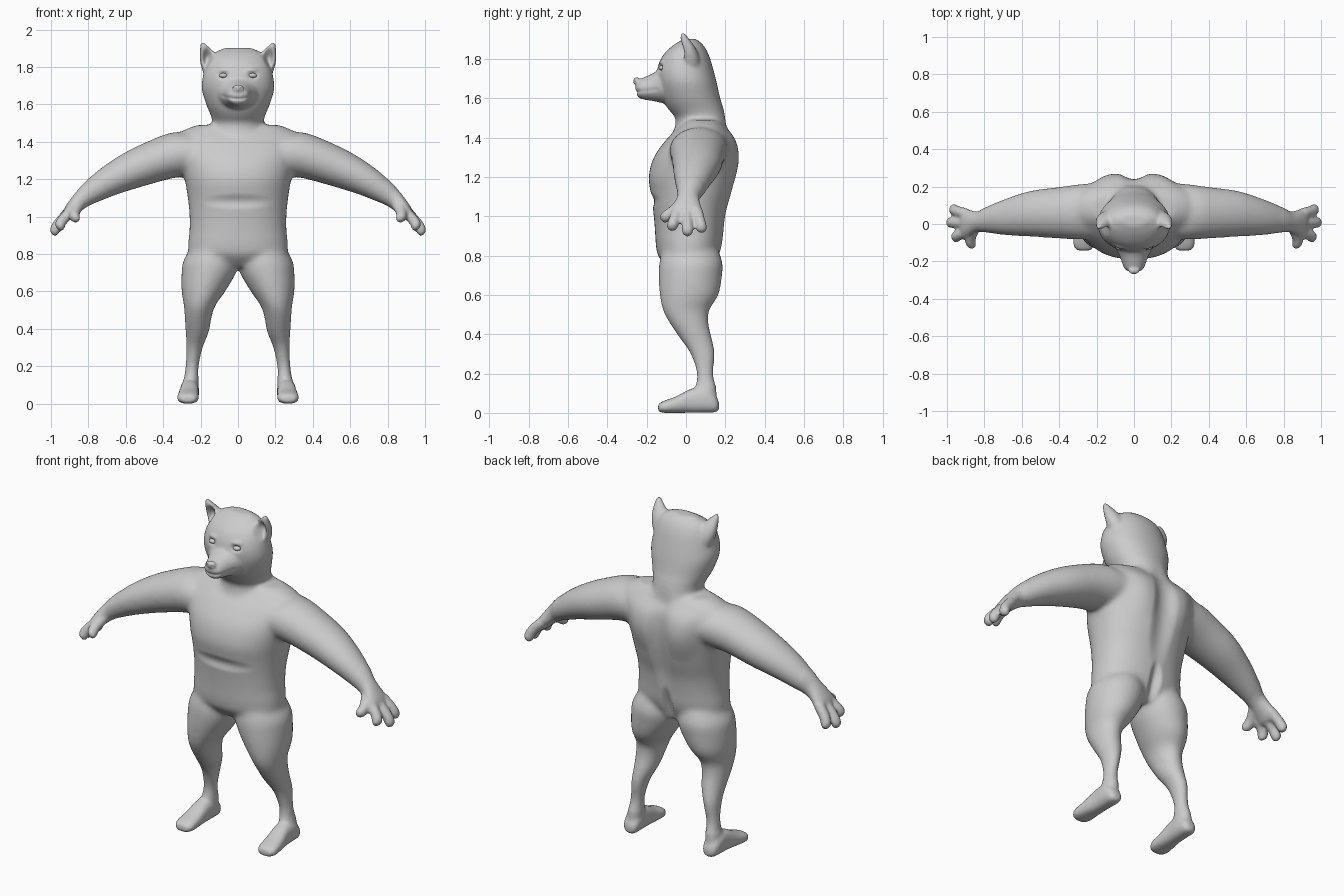
import bpy, bmesh, math
from mathutils import Vector, Matrix

X, Y, Z = Vector((1, 0, 0)), Vector((0, 1, 0)), Vector((0, 0, 1))
ARM_V = Vector((0.45, 0, 0.89))


def catmull(rows, steps=4):
    out = []
    for i in range(len(rows) - 1):
        p = [rows[max(0, min(len(rows) - 1, i + k))] for k in (-1, 0, 1, 2)]
        for s in range(steps):
            t = s / steps
            out.append([0.5 * (2 * b + (c - a) * t + (2 * a - 5 * b + 4 * c - d) * t * t
                               + (3 * b - a - 3 * c + d) * t ** 3) for a, b, c, d in zip(*p)])
    return out + [list(rows[-1])]


def loft(bm, rows, u, v, power=2.0, sides=32):
    """Closed tube through rows of (x, y, z, radius_u, radius_v)."""
    rings = []
    for x, y, z, ru, rv in catmull(rows):
        ring = []
        for k in range(sides):
            a = 2 * math.pi * k / sides
            c, s = math.cos(a), math.sin(a)
            c = math.copysign(abs(c) ** (2 / power), c)
            s = math.copysign(abs(s) ** (2 / power), s)
            ring.append(bm.verts.new(Vector((x, y, z)) + u * c * max(ru, .002) + v * s * max(rv, .002)))
        rings.append(ring)
    for a, b in zip(rings, rings[1:]):
        for k in range(sides):
            n = (k + 1) % sides
            bm.faces.new((a[k], a[n], b[n], b[k]))
    bm.faces.new(rings[0])
    bm.faces.new(rings[-1])


def ball(bm, loc, rad):
    m = Matrix.Translation(loc) @ Matrix.Diagonal((*rad, 1))
    bmesh.ops.create_uvsphere(bm, u_segments=24, v_segments=16, radius=1, matrix=m)


def dent(bm, center, radii, push):
    """Push the facing surface inside an ellipsoid along a vector."""
    c, p = Vector(center), Vector(push)
    for v in bm.verts:
        d = v.co - c
        q = sum((d[i] / radii[i]) ** 2 for i in range(3))
        if q < 1 and abs(v.normal.dot(p)) > 0.15 * p.length and d.y * c.y > -0.25:
            v.co += p * (1 - q) ** 2


def smooth(bm, test, times):
    verts = [v for v in bm.verts if test(v.co)]
    for _ in range(times):
        bmesh.ops.smooth_vert(bm, verts=verts, factor=0.5,
                              use_axis_x=True, use_axis_y=True, use_axis_z=True)


def to_object(bm, name):
    me = bpy.data.meshes.new(name)
    bm.to_mesh(me)
    bm.free()
    ob = bpy.data.objects.new(name, me)
    bpy.context.collection.objects.link(ob)
    return ob


bm = bmesh.new()
# leg
loft(bm, [(.13, .02, .86, .10, .13), (.145, .025, .77, .145, .16), (.156, .022, .70, .146, .162),
          (.185, .016, .60, .117, .150), (.206, 0, .52, .083, .118), (.214, .018, .45, .071, .098),
          (.218, .05, .38, .062, .083), (.233, .085, .30, .045, .063), (.245, .097, .20, .036, .043),
          (.25, .10, .14, .040, .052), (.257, .10, .07, .045, .058)], X, Y)
# foot
loft(bm, [(.255, .168, .035, .02, .02), (.257, .15, .045, .042, .042), (.258, .10, .065, .05, .064),
          (.26, .03, .062, .05, .062), (.265, -.05, .042, .056, .042), (.268, -.11, .031, .057, .031),
          (.268, -.142, .026, .038, .02)], X, Z, 2.4)
# arm and palm
loft(bm, [(.20, .07, 1.34, .15, .12), (.29, .065, 1.335, .148, .13), (.40, .06, 1.31, .138, .118),
          (.55, .055, 1.255, .123, .104), (.68, .038, 1.195, .099, .085), (.78, .024, 1.135, .072, .066),
          (.835, .012, 1.095, .056, .052), (.88, .004, 1.05, .072, .043), (.91, .004, 1.015, .080, .036),
          (.925, .004, .995, .05, .02)], Y, ARM_V)
# fingers and thumb: base, tip
for a, b in [((.90, .055, 1.03), (.968, .082, .928)), ((.905, .005, 1.02), (.985, .008, .912)),
             ((.90, -.045, 1.02), (.955, -.075, .938)), ((.855, -.03, 1.055), (.868, -.118, .985))]:
    a, b = Vector(a), Vector(b)
    d = (b - a).normalized()
    u = d.cross(X).normalized()
    rows = [(*(a.lerp(b, t) + X * .012 * math.sin(t * 3)), r, r)
            for t, r in ((0, .030), (.5, .029), (.85, .029), (1.02, .022), (1.1, .008))]
    loft(bm, rows, u, d.cross(u), sides=16)
# ear
loft(bm, [(.125, .025, 1.74, .05, .05), (.142, .022, 1.80, .055, .048), (.156, .012, 1.85, .05, .04),
          (.174, -.004, 1.895, .031, .026), (.19, -.018, 1.932, .009, .010)], X, Y)

# mirror the side parts
new = bmesh.ops.duplicate(bm, geom=bm.verts[:] + bm.edges[:] + bm.faces[:])["geom"]
bmesh.ops.scale(bm, vec=(-1, 1, 1), verts=[g for g in new if isinstance(g, bmesh.types.BMVert)])

# torso
loft(bm, [(0, .02, .73, .12, .10), (0, .012, .79, .25, .150), (0, .015, .85, .266, .168),
          (0, .017, .93, .259, .175), (0, .02, 1.02, .26, .186), (0, .028, 1.11, .27, .206),
          (0, .033, 1.20, .285, .223), (0, .05, 1.30, .31, .214), (0, .075, 1.39, .335, .175),
          (0, .085, 1.45, .31, .125), (0, .085, 1.49, .22, .09)], X, Y, 2.25, 48)
# neck and skull
loft(bm, [(0, .075, 1.40, .18, .15), (0, .077, 1.49, .138, .128), (0, .05, 1.545, .148, .142),
          (0, .026, 1.60, .170, .148), (0, .006, 1.68, .193, .150), (0, -.004, 1.75, .188, .142),
          (0, .0, 1.82, .168, .116), (0, .012, 1.87, .135, .076), (0, .02, 1.902, .07, .03)], X, Y, 2.1, 40)
# muzzle and nose
loft(bm, [(0, -.06, 1.665, .13, .105), (0, -.12, 1.665, .105, .09), (0, -.17, 1.656, .078, .070),
          (0, -.21, 1.650, .064, .058), (0, -.24, 1.648, .050, .045), (0, -.256, 1.65, .022, .02)], X, Z)
ball(bm, (0, -.25, 1.687), (.031, .02, .019))
bmesh.ops.recalc_face_normals(bm, faces=bm.faces[:])

# fuse everything into one skin
raw = to_object(bm, "raw_parts")
mod = raw.modifiers.new("fuse", 'REMESH')
mod.mode = 'VOXEL'
mod.voxel_size = 0.008
dg = bpy.context.evaluated_depsgraph_get()
bm = bmesh.new()
bm.from_mesh(raw.evaluated_get(dg).to_mesh())
bpy.data.objects.remove(raw)
smooth(bm, lambda c: .14 < c.z < 1.56 and abs(c.x) < .8, 18)
smooth(bm, lambda c: c.y > -.23, 4)
bm.normal_update()

# spine groove, chest fold, buttock cleft
dent(bm, (0, .25, 1.22), (.09, .15, .38), (0, -.025, 0))
dent(bm, (0, -.19, 1.08), (.26, .12, .045), (0, .012, 0))
dent(bm, (0, .19, .82), (.045, .12, .14), (0, -.03, 0))
for s in (-1, 1):
    # shoulder blades, ear cups, eye sockets, brows, nostrils
    dent(bm, (s * .14, .25, 1.30), (.12, .12, .18), (0, .016, 0))
    dent(bm, (s * .163, -.03, 1.845), (.036, .045, .07), (0, .042, 0))
    dent(bm, (s * .078, -.135, 1.755), (.04, .05, .027), (0, .014, 0))
    dent(bm, (s * .08, -.13, 1.785), (.05, .05, .02), (0, -.008, 0))
    dent(bm, (s * .018, -.265, 1.684), (.011, .03, .011), (0, .010, 0))
# mouth line
for i in range(-7, 8):
    t = i / 7
    dent(bm, (.08 * t, -.2, 1.63 + .014 * t * t), (.014, .2, .012), (0, .009, 0))
smooth(bm, lambda c: True, 1)
low = min(v.co.z for v in bm.verts)
for v in bm.verts:
    v.co.z -= low
for f in bm.faces:
    f.smooth = True
to_object(bm, "body")

# eyes
for s, side in ((-1, "right"), (1, "left")):
    bm = bmesh.new()
    ball(bm, (s * .078, -.119, 1.754), (.023, .02, .013))
    for f in bm.faces:
        f.smooth = True
    to_object(bm, side + "_eye")
